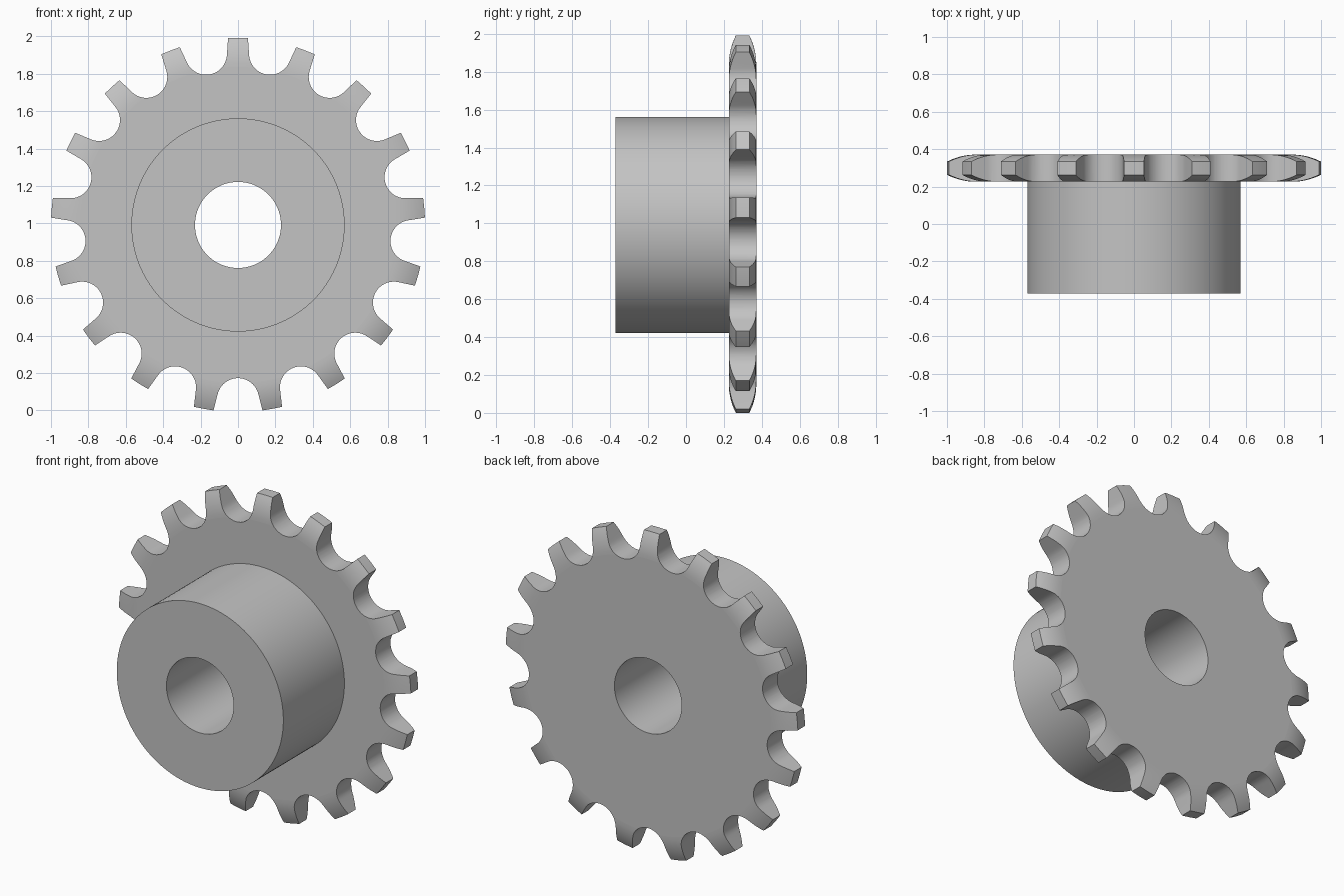
import bpy
import bmesh
from math import radians, sin, cos, acos, atan2, pi
from mathutils import Vector

cube = bpy.data.objects.get("Cube")
if cube:
    bpy.data.objects.remove(cube, do_unlink=True)

# Main dimensions
TEETH = 17
TIP_R, PITCH_R, SEAT_R = 1.0, 0.931, 0.112
HUB_R, BORE_R = 0.57, 0.23
FRONT, PLATE, BACK = -0.371, 0.226, 0.371
CROWN_R, CROWN_DEPTH = 0.342, 0.037
TIP_HALF = radians(3.05)
HALF_PITCH = pi / TEETH
CENTRE_Z = TIP_R * cos(HALF_PITCH - TIP_HALF)


def new_object(name, bm):
    bmesh.ops.recalc_face_normals(bm, faces=bm.faces)
    mesh = bpy.data.meshes.new(name)
    bm.to_mesh(mesh)
    bm.free()
    obj = bpy.data.objects.new(name, mesh)
    bpy.context.collection.objects.link(obj)
    obj.location.z = CENTRE_Z
    return obj


# Turned blank: bore, hub and plate with a crowned rim, spun about the y axis
swing = acos(1 - CROWN_DEPTH / CROWN_R)
crown = []
for i in range(9):
    t = swing * i / 8
    crown.append((TIP_R - CROWN_R * (sin(swing) - sin(t)), CROWN_R * (1 - cos(t))))
profile = [(BORE_R, FRONT), (HUB_R, FRONT), (HUB_R, PLATE)]
profile += [(r, PLATE + d) for r, d in crown]
profile += [(r, BACK - d) for r, d in reversed(crown)]
profile.append((BORE_R, BACK))

bm = bmesh.new()
verts = [bm.verts.new((0, y, r)) for r, y in profile]
edges = [bm.edges.new((a, b)) for a, b in zip(verts, verts[1:] + verts[:1])]
bmesh.ops.spin(bm, geom=verts + edges, cent=(0, 0, 0), axis=(0, 1, 0),
               angle=2 * pi, steps=TEETH * 8, use_duplicate=False)
bmesh.ops.remove_doubles(bm, verts=bm.verts, dist=1e-5)
sprocket = new_object("sprocket", bm)

# One gap between teeth: straight flanks tangent to a round roller seat
corner_angle = HALF_PITCH - TIP_HALF
corner = Vector((TIP_R * sin(corner_angle), TIP_R * cos(corner_angle) - PITCH_R))
reach = pi - atan2(corner.x, corner.y) - acos(SEAT_R / corner.length)
seat = []
for i in range(25):
    a = reach * (i / 12 - 1)
    seat.append(Vector((SEAT_R * sin(a), -SEAT_R * cos(a))))
right_end = seat[-1].lerp(corner, 1.5)
left_end = Vector((-right_end.x, right_end.y))
gap = [left_end] + seat + [right_end]

# Tooth outline prism, used to trim the blank
bm = bmesh.new()
outline = []
for k in range(TEETH):
    g = (2 * k + 1) * HALF_PITCH
    for p in gap:
        r = PITCH_R + p.y
        outline.append(bm.verts.new((r * sin(g) + p.x * cos(g), -0.5,
                                     r * cos(g) - p.x * sin(g))))
face = bm.faces.new(outline)
grown = bmesh.ops.extrude_face_region(bm, geom=[face])
bmesh.ops.translate(bm, vec=(0, 1, 0),
                    verts=[v for v in grown["geom"] if isinstance(v, bmesh.types.BMVert)])
cutter = new_object("tooth_outline_cutter", bm)
cutter.hide_render = True

trim = sprocket.modifiers.new("cut_teeth", 'BOOLEAN')
trim.operation = 'INTERSECT'
trim.solver = 'EXACT'
trim.object = cutter
bpy.context.view_layer.objects.active = sprocket
sprocket.select_set(True)
bpy.ops.object.modifier_apply(modifier=trim.name)
bpy.data.objects.remove(cutter, do_unlink=True)

# Smooth curved walls, flat end faces
bpy.ops.object.shade_smooth_by_angle(angle=radians(20))
for poly in sprocket.data.polygons:
    poly.use_smooth = abs(poly.normal.y) < 0.9999

# Plain steel
steel = bpy.data.materials.new("steel_grey")
steel.use_nodes = True
colour = (0.55, 0.55, 0.55, 1)
steel.diffuse_color = colour
steel.node_tree.nodes["Principled BSDF"].inputs["Base Color"].default_value = colour
sprocket.data.materials.clear()
sprocket.data.materials.append(steel)
